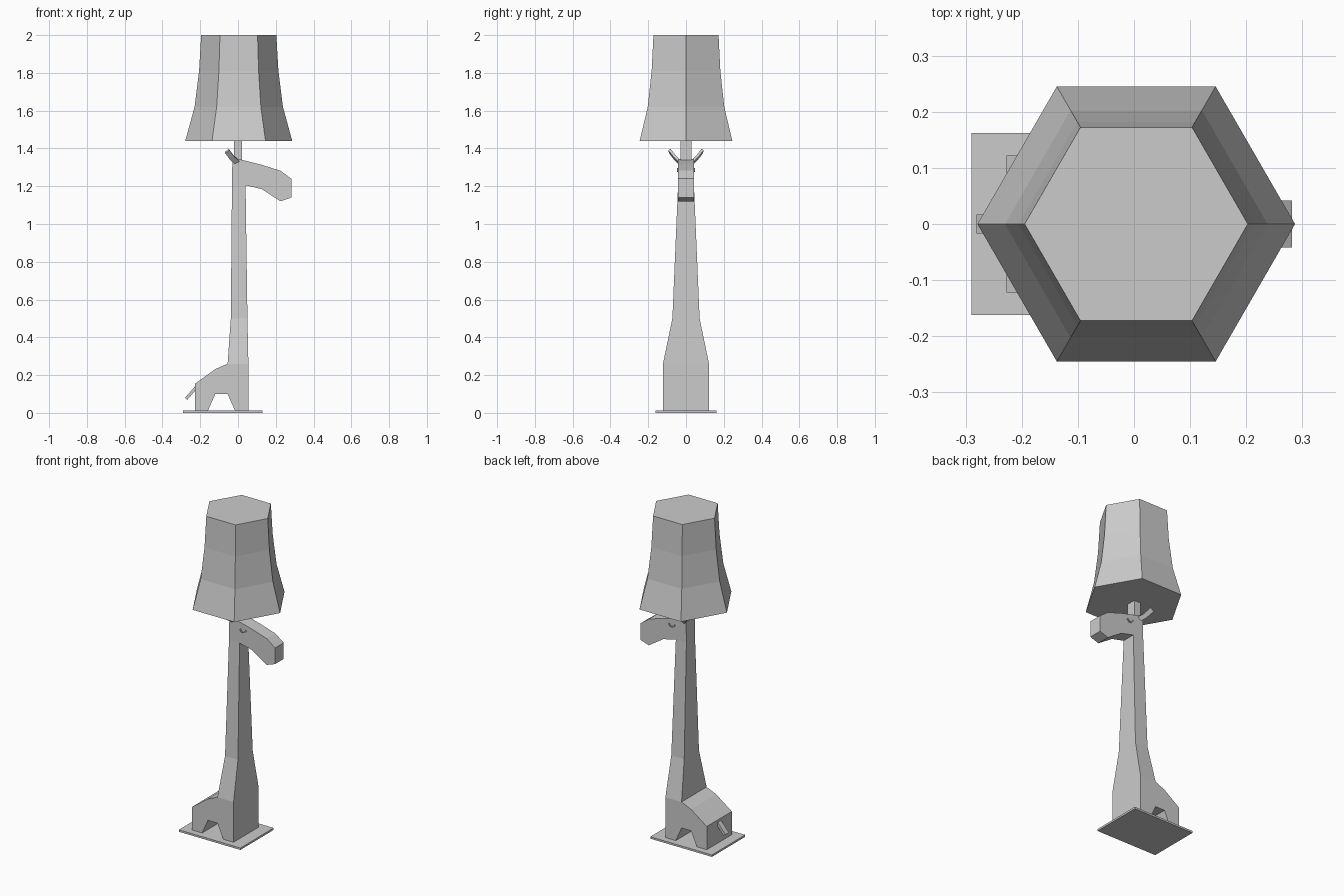
import bpy, bmesh
from math import cos, sin, pi, radians
from mathutils import Vector

cube = bpy.data.objects.get("Cube")
if cube:
    bpy.data.objects.remove(cube)

grey = bpy.data.materials.new("light grey")
grey.use_nodes = True
grey.diffuse_color = (0.6, 0.6, 0.6, 1)
grey.node_tree.nodes["Principled BSDF"].inputs["Base Color"].default_value = (0.6, 0.6, 0.6, 1)


def finish(name, bm):
    bmesh.ops.recalc_face_normals(bm, faces=bm.faces)
    mesh = bpy.data.meshes.new(name)
    bm.to_mesh(mesh)
    bm.free()
    mesh.materials.append(grey)
    obj = bpy.data.objects.new(name, mesh)
    bpy.context.collection.objects.link(obj)
    return obj


def loft(name, rings):
    """Closed solid through a list of equal-sized point rings."""
    bm = bmesh.new()
    rows = [[bm.verts.new(p) for p in ring] for ring in rings]
    n = len(rows[0])
    for a, b in zip(rows, rows[1:]):
        for i in range(n):
            bm.faces.new((a[i], a[(i + 1) % n], b[(i + 1) % n], b[i]))
    bm.faces.new(rows[0][::-1])
    bm.faces.new(rows[-1])
    return finish(name, bm)


def box(name, x0, x1, half_y, z0, z1):
    corners = [(x0, -half_y), (x1, -half_y), (x1, half_y), (x0, half_y)]
    return loft(name, [[(x, y, z) for x, y in corners] for z in (z0, z1)])


def strut(name, points, across, width, thick):
    """Square bar along a path; across is its width direction."""
    points = [Vector(p) for p in points]
    across = Vector(across).normalized()
    rings = []
    for i, p in enumerate(points):
        along = points[min(i + 1, len(points) - 1)] - points[max(i - 1, 0)]
        up = along.cross(across).normalized() * thick / 2
        side = across * width / 2
        rings.append([p + side + up, p - side + up, p - side - up, p + side - up])
    return loft(name, rings)


# Base plate
box("base_plate", -0.29, 0.13, 0.162, 0, 0.012)

# Animal body: side outline (x, z, half width), clockwise from the front foot
outline = [
    (0.055, 0.01, 0.122), (0.055, 0.26, 0.122), (0.05, 0.5, 0.072),
    (0.04, 1.205, 0.042), (0.125, 1.185, 0.042), (0.225, 1.12, 0.042),
    (0.282, 1.14, 0.042), (0.282, 1.24, 0.042), (0.225, 1.282, 0.042),
    (0.12, 1.315, 0.042), (0.0, 1.345, 0.042), (-0.03, 1.33, 0.042),
    (-0.032, 1.205, 0.042), (-0.038, 0.5, 0.072), (-0.055, 0.26, 0.122),
    (-0.12, 0.232, 0.122), (-0.227, 0.155, 0.122), (-0.227, 0.01, 0.122),
    (-0.16, 0.01, 0.122), (-0.12, 0.1, 0.122), (-0.055, 0.1, 0.122),
    (-0.015, 0.01, 0.122)]
bm = bmesh.new()
near = [bm.verts.new((x, -w, z)) for x, z, w in outline]
far = [bm.verts.new((x, w, z)) for x, z, w in outline]
count = len(outline)
for i in range(count):
    j = (i + 1) % count
    bm.faces.new((near[i], near[j], far[j], far[i]))
# Side faces: haunches with leg arch, lower neck, upper neck, head
sections = [[0, 1] + list(range(14, count)), [1, 2, 13, 14],
            [2, 3, 12, 13], list(range(3, 13))]
for section in sections:
    bm.faces.new([near[i] for i in section])
    bm.faces.new([far[i] for i in reversed(section)])
finish("animal_body", bm)

# Tail
strut("tail", [(-0.222, 0, 0.135), (-0.275, 0, 0.074)], (0, 1, 0), 0.034, 0.016)

# Horns and sleepy eyelids on both sides
for side, label in ((-1, "right"), (1, "left")):
    strut(label + "_horn",
          [(-0.005, side * 0.036, 1.328), (-0.03, side * 0.056, 1.348),
           (-0.058, side * 0.086, 1.386)],
          (0.8, side * 0.15, 0.6), 0.028, 0.014)
    arc = [radians(190 + 160 * k / 6) for k in range(7)]
    strut(label + "_eyelid",
          [(0.065 + 0.02 * cos(a), side * 0.044, 1.298 + 0.02 * sin(a)) for a in arc],
          (0, 1, 0), 0.009, 0.006)

# Lamp stem
box("lamp_stem", -0.022, 0.022, 0.029, 1.32, 1.46)

# Flared six-sided shade, closed at both ends
shade = [(1.44, 0.283), (1.62, 0.234), (1.81, 0.21), (2.0, 0.199)]
loft("lamp_shade", [[(0.004 + r * cos(k * pi / 3), r * sin(k * pi / 3), z)
                     for k in range(6)] for z, r in shade])
